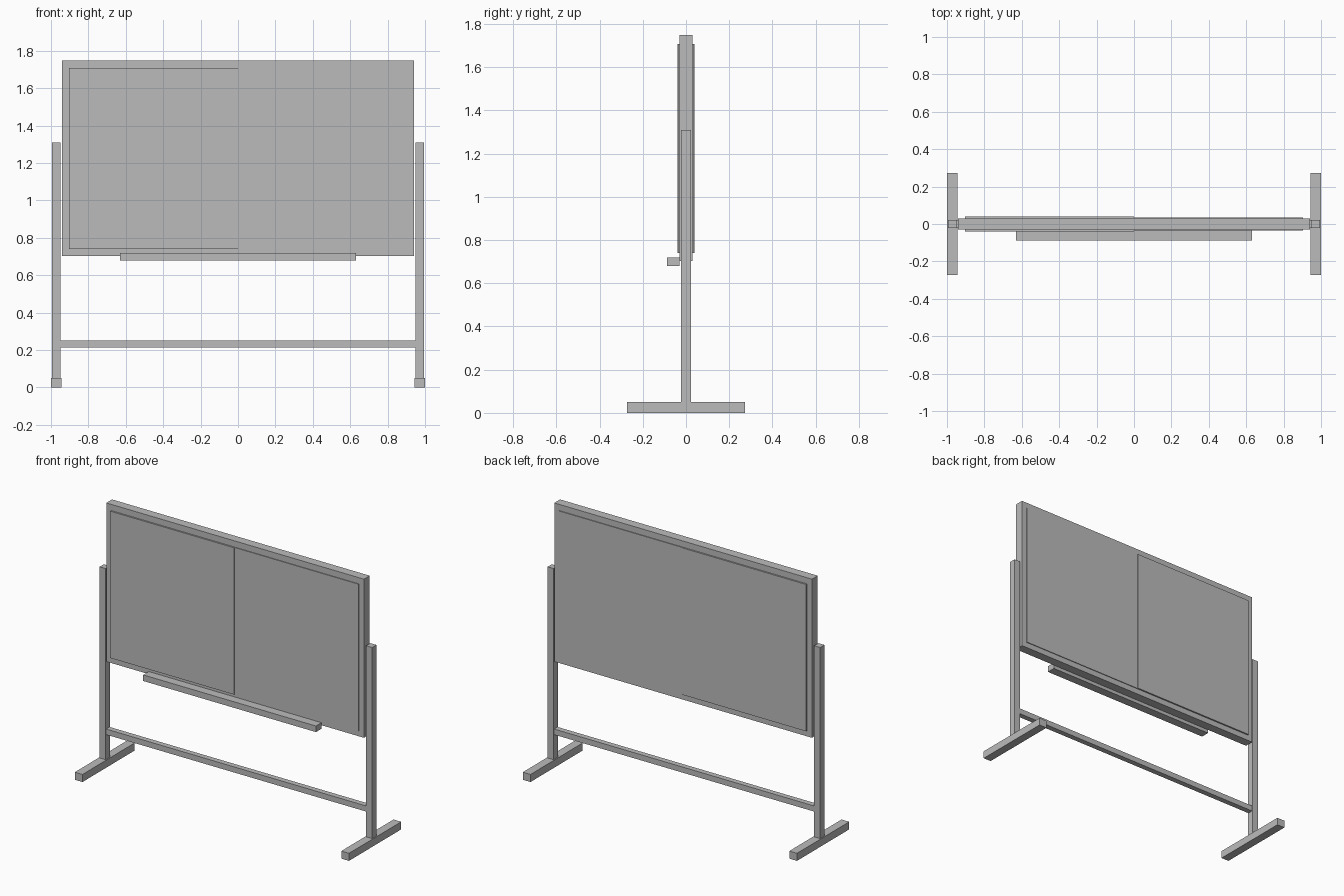
import bpy

# Remove the default cube
cube = bpy.data.objects.get("Cube")
if cube:
    bpy.data.objects.remove(cube, do_unlink=True)

# Single plain grey finish
grey = bpy.data.materials.new("plain_grey")
grey.use_nodes = True
colour = (0.5, 0.5, 0.5, 1.0)
grey.diffuse_color = colour
grey.node_tree.nodes["Principled BSDF"].inputs["Base Color"].default_value = colour


def box(name, x, y, z):
    """Add a box spanning the (min, max) ranges on each axis."""
    spans = (x, y, z)
    centre = [(a + b) / 2 for a, b in spans]
    bpy.ops.mesh.primitive_cube_add(size=1, location=centre)
    ob = bpy.context.object
    ob.name = name
    ob.scale = [abs(b - a) for a, b in spans]
    bpy.ops.object.transform_apply(location=False, rotation=False, scale=True)
    ob.data.materials.append(grey)
    return ob


# Stand: a foot and an upright on each side, joined by a crossbar
for side, s in (("left", 1), ("right", -1)):
    box(side + "_foot", (s * 0.944, s), (-0.272, 0.272), (0, 0.05))
    box(side + "_post", (s * 0.95, s * 0.994), (-0.022, 0.022), (0.05, 1.31))
box("crossbar", (-0.95, 0.95), (-0.018, 0.018), (0.214, 0.251))

# Board slab
half = 0.03
box("board_frame", (-0.94, 0.94), (-half, half), (0.703, 1.749))

# Writing panels on both faces; one half stands slightly prouder
for face, f in (("front", -1), ("back", 1)):
    for side, s, depth in (("left", 1, 0.035), ("right", -1, 0.04)):
        box(f"{face}_{side}_panel", (0, s * 0.904), (f * half, f * depth), (0.74, 1.708))

# Pen tray under the front face
box("pen_tray", (-0.63, 0.63), (-0.088, -half), (0.68, 0.72))
